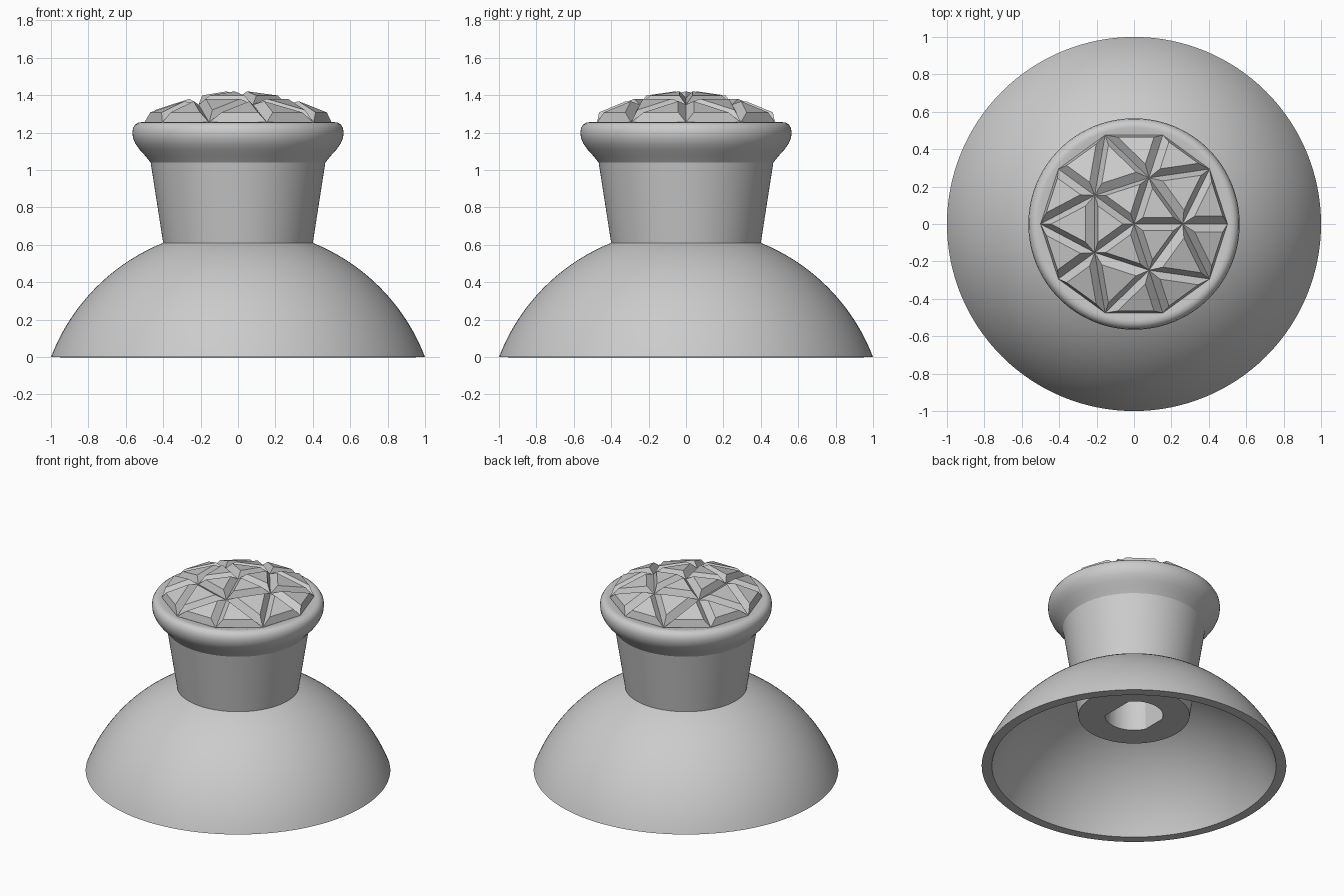
import bpy, bmesh, math
from mathutils import Vector

if "Cube" in bpy.data.objects:
    bpy.data.objects.remove(bpy.data.objects["Cube"])

grey = bpy.data.materials.new("plain_grey")
grey.use_nodes = True
colour = (0.6, 0.6, 0.6, 1)
grey.diffuse_color = colour
grey.node_tree.nodes["Principled BSDF"].inputs["Base Color"].default_value = colour


def finish(name, bm, smooth=None):
    bmesh.ops.recalc_face_normals(bm, faces=bm.faces)
    mesh = bpy.data.meshes.new(name)
    bm.to_mesh(mesh)
    bm.free()
    mesh.materials.append(grey)
    obj = bpy.data.objects.new(name, mesh)
    bpy.context.collection.objects.link(obj)
    bpy.ops.object.select_all(action='DESELECT')
    obj.select_set(True)
    bpy.context.view_layer.objects.active = obj
    if smooth:
        bpy.ops.object.shade_smooth_by_angle(angle=math.radians(smooth))
    return obj


def lathe(name, profile, closed=False, steps=128, smooth=30):
    """Revolve (radius, height) points around z."""
    bm = bmesh.new()
    verts = [bm.verts.new((r, 0, z)) for r, z in profile]
    edges = [bm.edges.new(pair) for pair in zip(verts, verts[1:])]
    if closed:
        edges.append(bm.edges.new((verts[-1], verts[0])))
    bmesh.ops.spin(bm, geom=verts + edges, cent=(0, 0, 0), axis=(0, 0, 1),
                   angle=math.tau, steps=steps)
    bmesh.ops.remove_doubles(bm, verts=bm.verts, dist=1e-4)
    return finish(name, bm, smooth)


def arc(radius, centre_z, r_start, r_end, count=24):
    """Points on a sphere's outline between two radii."""
    a, b = math.acos(r_start / radius), math.acos(r_end / radius)
    return [(radius * math.cos(a + (b - a) * i / count),
             centre_z + radius * math.sin(a + (b - a) * i / count))
            for i in range(count + 1)]


# Hollow dome base
lathe("dome_base", arc(1.071, -0.383, 1.0, 0.38) + arc(1.008, -0.383, 0.34, 0.933),
      closed=True)

# Tapered stem that reaches down inside the dome
stem = lathe("stem", [(0, 0.38), (0.365, 0.38), (0.4, 0.61), (0.467, 1.04), (0, 1.04)])

# Shaft socket with flats, cut into the stem
bm = bmesh.new()
bmesh.ops.create_cone(bm, cap_ends=True, segments=64, radius1=0.19, radius2=0.19, depth=0.6)
for side, reach in ((1, 0.145), (-1, 0.17)):
    cut = bmesh.ops.bisect_plane(bm, geom=bm.verts[:] + bm.edges[:] + bm.faces[:],
                                 plane_co=(side * reach, 0, 0), plane_no=(side, 0, 0),
                                 clear_outer=True)
    rim_edges = [e for e in cut["geom_cut"] if isinstance(e, bmesh.types.BMEdge)]
    bmesh.ops.holes_fill(bm, edges=bm.edges[:])
bmesh.ops.translate(bm, verts=bm.verts, vec=(0, 0, 0.6))
cutter = finish("socket_cutter", bm)
cutter.hide_render = True
socket = stem.modifiers.new("socket", 'BOOLEAN')
socket.operation = 'DIFFERENCE'
socket.solver = 'EXACT'
socket.object = cutter
bpy.ops.object.select_all(action='DESELECT')
bpy.context.view_layer.objects.active = stem
stem.select_set(True)
bpy.ops.object.modifier_apply(modifier="socket")
bpy.data.objects.remove(cutter)
bpy.ops.object.shade_smooth_by_angle(angle=math.radians(30))

# Rounded collar
lathe("collar", [(0, 1.04), (0.467, 1.04), (0.495, 1.075), (0.525, 1.108), (0.548, 1.14),
                 (0.561, 1.17), (0.565, 1.2), (0.561, 1.225), (0.55, 1.243),
                 (0.535, 1.253), (0.515, 1.256), (0.49, 1.25), (0, 1.25)], smooth=45)


# Faceted crown: each triangle of a shallow dome carries a raised plate
def ring_point(radius, degrees):
    a = math.radians(degrees)
    return Vector((radius * math.cos(a), radius * math.sin(a), 1.385 - 0.52 * radius ** 2))


triangles = []
for turn in range(0, 360, 72):
    node, following = ring_point(0.26, turn), ring_point(0.26, turn + 72)
    before, outer, after = (ring_point(0.5, turn + d) for d in (-36, 0, 36))
    triangles += [(ring_point(0, 0), node, following), (node, after, following),
                  (node, outer, after), (node, before, outer)]

bm = bmesh.new()
for tri in triangles:
    centre = sum(tri, Vector()) / 3
    normal = (tri[1] - tri[0]).cross(tri[2] - tri[0]).normalized()
    low = [bm.verts.new(p) for p in tri]
    high = [bm.verts.new(centre.lerp(p, 0.63) + normal * 0.045) for p in tri]
    bm.faces.new(high)
    for i in range(3):
        j = (i + 1) % 3
        bm.faces.new((low[i], low[j], high[j], high[i]))
bmesh.ops.remove_doubles(bm, verts=bm.verts, dist=1e-4)
finish("faceted_crown", bm)
